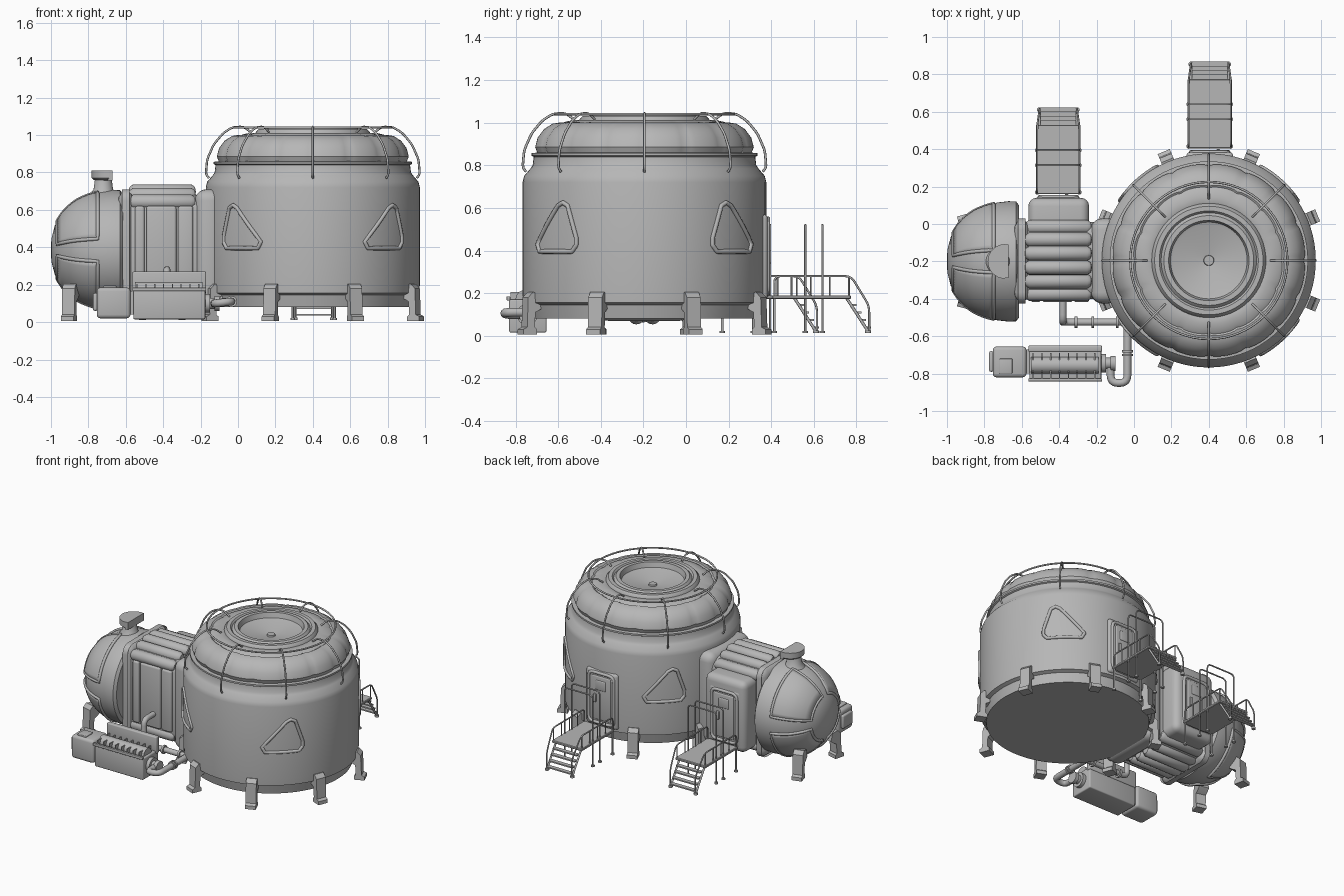
import bpy, bmesh
from math import sin, cos, pi, radians
from mathutils import Vector

if "Cube" in bpy.data.objects:
    bpy.data.objects.remove(bpy.data.objects["Cube"])

MC = (0.40, -0.195, 0)      # main module axis
PC = (0, -0.20, 0.385)      # pod axis (runs along x)
grey = bpy.data.materials.new('dark_grey')
grey.diffuse_color = (.47, .47, .47, 1)
grey.use_nodes = True
grey.node_tree.nodes["Principled BSDF"].inputs["Base Color"].default_value = grey.diffuse_color

def finish(name, bm, angle=35):
    bmesh.ops.remove_doubles(bm, verts=bm.verts, dist=1e-5)
    bmesh.ops.recalc_face_normals(bm, faces=bm.faces)
    me = bpy.data.meshes.new(name)
    bm.to_mesh(me)
    bm.free()
    me.materials.append(grey)
    ob = bpy.data.objects.new(name, me)
    bpy.context.collection.objects.link(ob)
    bpy.ops.object.select_all(action='DESELECT')
    ob.select_set(True)
    bpy.context.view_layer.objects.active = ob
    bpy.ops.object.shade_smooth_by_angle(angle=radians(angle))
    return ob

def box(name, lo, hi, bevel=0.0, seg=3):
    bm = bmesh.new()
    bmesh.ops.create_cube(bm, size=1)
    for v in bm.verts:
        v.co = [a + (b - a) * (c + .5) for a, b, c in zip(lo, hi, v.co)]
    if bevel:
        bmesh.ops.bevel(bm, geom=bm.edges[:], offset=bevel, segments=seg, profile=.5, affect='EDGES')
    return finish(name, bm)

def lathe(name, prof, c, axis='z', seg=64, a0=0, a1=2 * pi, lobes=0, depth=0):
    bm = bmesh.new()
    rows = []
    for i in range(seg + 1):
        a = a0 + (a1 - a0) * i / seg
        k = 1 - depth * (1 - abs(sin(lobes * a / 2)) ** .4) if lobes else 1
        row = []
        for r, h in prof:
            u, w = r * k * cos(a), r * k * sin(a)
            co = (u, w, h) if axis == 'z' else (h, u, w)
            row.append(bm.verts.new(Vector(co) + Vector(c)))
        rows.append(row)
    for p, q in zip(rows, rows[1:]):
        for j in range(len(prof) - 1):
            bm.faces.new((p[j], q[j], q[j + 1], p[j + 1]))
    return finish(name, bm)

def rounded(pts, d, cyclic):
    # replace each corner by a short quadratic arc
    pts = [Vector(p) for p in pts]
    out, n = [], len(pts)
    for i, p in enumerate(pts):
        if not cyclic and i in (0, n - 1):
            out.append(p)
            continue
        a, b = pts[i - 1] - p, pts[(i + 1) % n] - p
        s = p + a.normalized() * min(d, a.length * .45)
        e = p + b.normalized() * min(d, b.length * .45)
        out += [s * (1 - t) ** 2 + p * 2 * t * (1 - t) + e * t * t for t in (0, .25, .5, .75, 1)]
    return out

def tube(name, pts, r, d=0, cyclic=False, res=2):
    pts = rounded(pts, d, cyclic) if d else pts
    cu = bpy.data.curves.new(name, 'CURVE')
    cu.dimensions = '3D'
    cu.bevel_depth, cu.bevel_resolution, cu.use_fill_caps = r, res, True
    cu.materials.append(grey)
    sp = cu.splines.new('POLY')
    sp.points.add(len(pts) - 1)
    for q, p in zip(sp.points, pts):
        q.co = (*p, 1)
    sp.use_cyclic_u, sp.use_smooth = cyclic, True
    ob = bpy.data.objects.new(name, cu)
    bpy.context.collection.objects.link(ob)
    return ob

def polar(r, a, z, c=MC):
    return (c[0] + r * cos(a), c[1] + r * sin(a), z)

# main module: body, lobed roof, top hatch
lathe('main_body', [(0, .08), (.53, .08), (.545, .145), (.57, .155), (.572, .2), (.572, .72), (.565, .75),
                    (.535, .785), (.525, .80), (.52, .84), (.53, .845), (.53, .857), (.5, .86)], MC, seg=80)
lathe('roof_cushions', [(.505, .855), (.517, .885), (.505, .93), (.475, .97), (.435, .995), (.405, 1.0), (.395, .994),
                        (.38, 1.003), (.34, 1.012), (.30, 1.01), (.27, .99)], MC, seg=128, lobes=16, depth=.02)
lathe('top_hatch_ring', [(.31, .98), (.305, 1.015), (.29, 1.032), (.265, 1.032), (.255, 1.02), (.24, 1.035), (.215, 1.035),
                         (.205, 1.0), (.19, .995), (.028, .97), (.026, .98), (0, .98)], MC)

# roof handrail: ring plus eight bent bars
tube('roof_rail_ring', [polar(.42, 2 * pi * i / 64, 1.04) for i in range(64)], .006, cyclic=True)
for k in range(8):
    a = k * pi / 4
    tube('roof_rail_bar', [polar(r, a, z) for r, z in
         ((.555, .77), (.572, .79), (.565, .87), (.53, .95), (.48, 1.01), (.43, 1.042), (.37, 1.045), (.33, 1.015))], .006, .02)

# leaning triangular windows with raised frames following the wall
tri = [(-.16, .43), (-.14, .395), (.085, .395), (.11, .425), (.11, .46), (.06, .61), (.03, .625), (0, .61)]
for k in range(4):
    a, s = pi / 4 + k * pi / 2, (-1, 1)[k % 2]
    pts = []
    for (u, z), (u2, z2) in zip(tri, tri[1:] + tri[:1]):
        pts += [polar(.573, a + s * (u + (u2 - u) * t / 6) / .57, z + (z2 - z) * t / 6) for t in range(6)]
    tube('window_frame', pts, .011, cyclic=True)

# support legs
def leg(name, c, a, w=.035):
    prof = [(.52, .14), (.535, .195), (.58, .205), (.605, .18), (.61, .04), (.63, .03), (.63, .005),
            (.56, .005), (.56, .03), (.572, .04), (.568, .11), (.54, .125)]
    bm = bmesh.new()
    d, s = Vector((cos(a), sin(a), 0)), Vector((-sin(a), cos(a), 0))
    f = bm.faces.new([bm.verts.new(Vector(c) + d * r + Vector((0, 0, z)) - s * w) for r, z in prof])
    ex = bmesh.ops.extrude_face_region(bm, geom=[f])
    bmesh.ops.translate(bm, vec=s * 2 * w, verts=[g for g in ex['geom'] if isinstance(g, bmesh.types.BMVert)])
    return finish(name, bm)
for k in range(8):
    leg('main_leg', MC, pi / 8 + k * pi / 4)
for s in (-1, 1):
    a = s * radians(105)
    leg('pod_leg', (-.905 - .6 * cos(a), -.2 + s * .22 - .6 * sin(a), 0), a)

# end pod: domed shell, four framed panels, chimney
pod = [(0, -1.0), (.06, -.998), (.13, -.98), (.19, -.945), (.24, -.90), (.275, -.85), (.30, -.79), (.315, -.73),
       (.322, -.67), (.32, -.63), (.30, -.615), (0, -.615)]
lathe('pod_shell', pod, PC, 'x')
def pod_r(x):
    for (r0, x0), (r1, x1) in zip(pod, pod[1:]):
        if x0 <= x <= x1:
            return r0 + (r1 - r0) * (x - x0) / (x1 - x0)
for k in range(4):
    m = pi / 4 + k * pi / 2
    xs = [-.965 + .215 * i / 8 for i in range(9)]
    h = radians(34)
    ob = lathe('pod_panel', [(pod_r(x) + .003, x) for x in xs], PC, 'x', 12, m - h, m + h)
    mod = ob.modifiers.new('thickness', 'SOLIDIFY')
    mod.thickness, mod.offset = .012, 0
    edge = [(x, -h) for x in xs] + [(xs[-1], h * (i / 6 - 1)) for i in range(1, 12)]
    edge += [(x, h) for x in xs[::-1]] + [(xs[0], h * (1 - i / 6)) for i in range(1, 12)]
    tube('pod_panel_frame', [(x, PC[1] + (pod_r(x) + .004) * cos(m + t), PC[2] + (pod_r(x) + .004) * sin(m + t))
                             for x, t in edge], .01, cyclic=True)
lathe('chimney_neck', [(.075, .68), (.052, .71), (.045, .765)], (-.72, -.2, 0), seg=24)
lathe('chimney_cap', [(0, .755), (.08, .76), (.092, .77), (.092, .81), (0, .81)], (-.69, -.2, 0), seg=24, a0=pi / 2, a1=1.5 * pi)
box('chimney_cap_back', (-.695, -.29, .757), (-.672, -.11, .81))

# connecting tunnel: core, end collars, wall panels, top and bottom cushions
box('tunnel_core', (-.66, -.40, .10), (-.08, .01, .68), .07)
for x0, x1 in ((-.64, -.56), (-.23, -.08)):
    box('tunnel_collar', (x0, -.425, .07), (x1, .03, .71), .06, 5)
for x0, x1 in ((-.55, -.50), (-.49, -.33), (-.32, -.24)):
    box('tunnel_wall_panel', (x0, -.418, .18), (x1, -.36, .62), .012)
for s, rad in ((-1, .295), (1, .315)):
    for k in range(6):
        t = radians(-35 + 14 * k)
        y, z = -.195 + .31 * sin(t), .385 + s * rad * cos(t)
        lathe('tunnel_cushion', [(0, -.585), (.025, -.58), (.039, -.56), (.039, -.25), (.025, -.23), (0, -.225)], (0, y, z), 'x', 16)
box('entry_vestibule', (-.565, -.1, .13), (-.24, .14, .64), .045, 4)

# doors
def door(cx, y):
    box('door_surround', (cx - .125, y - .06, .17), (cx + .125, y + .004, .57), .02)
    ring = [(cx - .1, .195), (cx + .1, .195), (cx + .1, .55), (cx - .1, .55)]
    tube('door_frame', [(x, y + .004, z) for x, z in ring], .011, .04, True)
    box('door_leaf', (cx - .075, y - .02, .215), (cx + .075, y + .01, .53), .01)
    box('door_window', (cx - .04, y, .43), (cx + .04, y + .015, .5), .007)
    box('door_handle', (cx + .035, y, .34), (cx + .055, y + .02, .4), .005)
door(.405, .38)
door(-.405, .14)

# landing, stair and handrails
def stairs(cx, y0):
    w, y1 = .12, y0 + .37
    box('landing', (cx - w, y0, .172), (cx + w, y1, .19), .004, 1)
    for y in (.155, .235):      # tall hoop posts standing across the landing
        tube('tall_handrail', [(cx - .112, y0 + y, .015), (cx - .112, y0 + y, .52),
                               (cx + .112, y0 + y, .52), (cx + .112, y0 + y, .015)], .005, .03)
    for i in range(4):
        y, z = y1 + .01 + .023 * i, .145 - .035 * i
        box('stair_tread', (cx - .095, y - .015, z - .005), (cx + .095, y + .015, z + .004))
    for s in (-1, 1):
        x = cx + s * .1
        tube('stair_stringer', [(x, y1 - .02, .175), (x, y1 + .08, .02)], .007)
        lathe('stair_foot', [(0, .012), (.014, .012), (.014, .025), (0, .025)], (x, y1 + .08, 0), seg=12)
        x = cx + s * .112
        tube('low_handrail', [(x, y0 + .01, .19), (x, y0 + .01, .28), (x, y1, .28), (x - s * .012, y1 + .085, .14),
                              (x - s * .012, y1 + .085, .02)], .005, .03)
        for i in range(1, 5):
            tube('baluster', [(x, y0 + .09 * i, .18), (x, y0 + .09 * i, .28)], .004)
        tube('landing_post', [(x, y0 + .01, .015), (x, y0 + .01, .18)], .006)
        for y in (.01, .155, .235):
            lathe('post_foot', [(0, .012), (.013, .012), (.013, .022), (0, .022)], (x, y0 + y, 0), seg=12)
stairs(.405, .405)
stairs(-.405, .16)

# service unit in front of the tunnel
box('unit_end_box', (-.755, -.82, .02), (-.575, -.655, .185), .02)
box('unit_end_cap', (-.775, -.79, .06), (-.75, -.68, .155), .01)
box('unit_end_lid', (-.72, -.80, .18), (-.65, -.72, .195), .005)
box('unit_body', (-.56, -.83, .015), (-.175, -.655, .17), .008)
box('unit_back_panel', (-.565, -.685, .15), (-.17, -.65, .27), .008)
box('unit_front_rim', (-.565, -.842, .165), (-.17, -.825, .185), .004)
box('unit_joint', (-.59, -.80, .04), (-.55, -.67, .165))
lathe('unit_roller', [(0, -.55), (.045, -.55), (.045, -.19), (0, -.19)], (0, -.755, .17), 'x', 24)
for i in range(8):
    box('unit_rib', (-.542 + .047 * i, -.825, .165), (-.536 + .047 * i, -.69, .205))
lathe('unit_coupling', [(0, -.18), (.05, -.18), (.05, -.15), (.03, -.15), (.03, -.125), (.04, -.125), (.04, -.10), (0, -.10)],
      (0, -.745, .10), 'x', 24)

# pipework
tube('exhaust_pipe', [(-.17, -.75, .10), (-.125, -.75, .10), (-.125, -.85, .10), (-.035, -.85, .11), (-.035, -.5, .11)], .021, .04, res=4)
tube('tunnel_pipe', [(-.38, -.38, .28), (-.38, -.525, .28), (-.38, -.525, .11), (-.035, -.525, .11)], .019, .04, res=4)
for x in (-.31, -.22, -.09):
    lathe('pipe_flange', [(0, x - .007), (.03, x - .007), (.03, x + .007), (0, x + .007)], (0, -.525, .11), 'x', 20)
for y in (-.68, -.70):
    tube('pipe_collar', [(-.035, y - .006, .11), (-.035, y + .006, .11)], .03, res=4)
